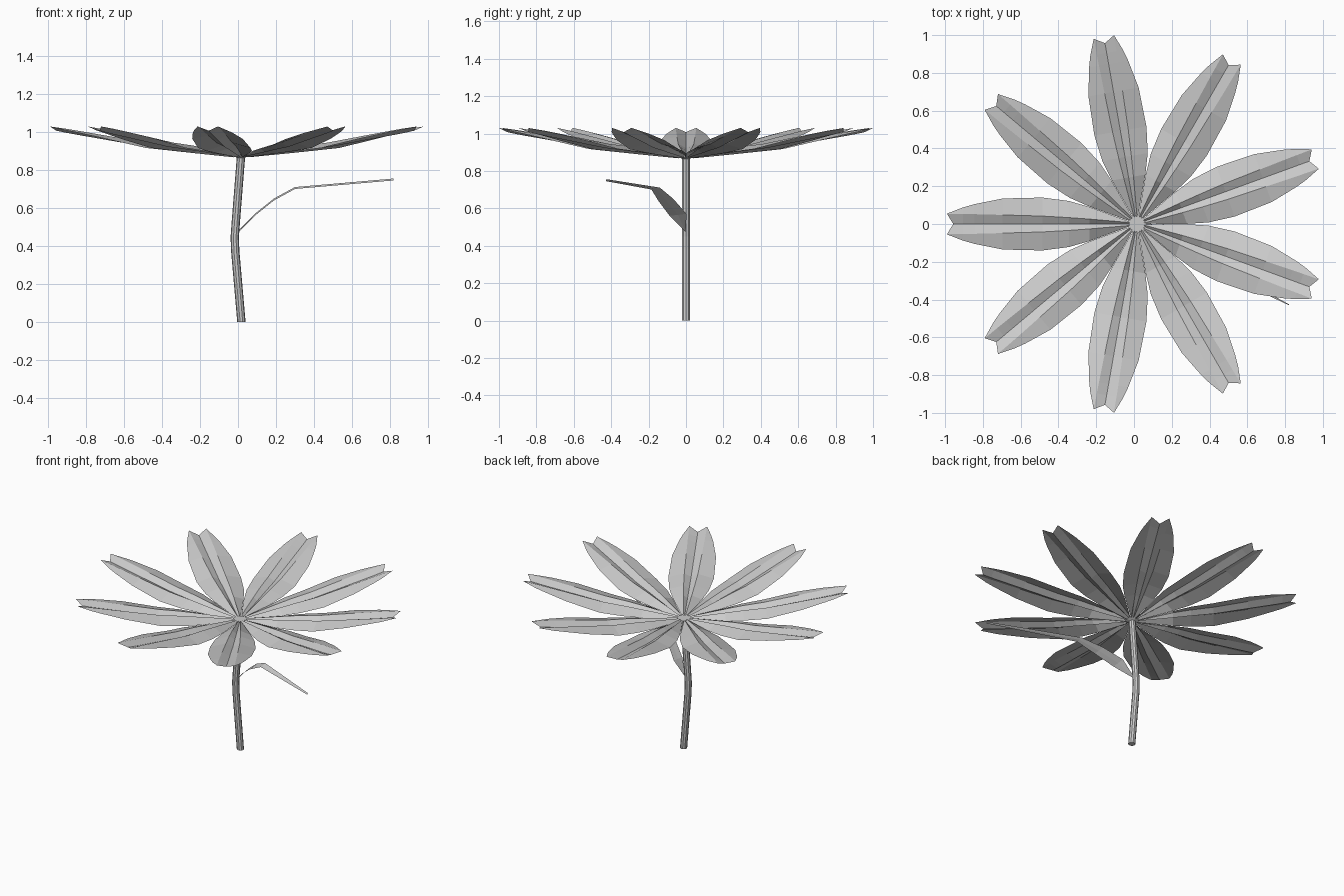
import bpy
import bmesh
from math import sin, cos, tau, radians
from mathutils import Matrix, Vector

cube = bpy.data.objects.get("Cube")
if cube:
    bpy.data.objects.remove(cube, do_unlink=True)

# One plain grey for every part
grey = bpy.data.materials.new("plain grey")
grey.use_nodes = True
colour = (0.6, 0.6, 0.6, 1)
grey.diffuse_color = colour
grey.node_tree.nodes["Principled BSDF"].inputs["Base Color"].default_value = colour

CENTRE_X = 0.015
STEM_TOP = 0.875


def loft(name, rows, closed=False, caps=False):
    """Join successive rows of points with flat faces."""
    bm = bmesh.new()
    grid = [[bm.verts.new(p) for p in row] for row in rows]
    count = len(grid[0])
    for a, b in zip(grid, grid[1:]):
        for i in range(count if closed else count - 1):
            j = (i + 1) % count
            bm.faces.new((a[i], a[j], b[j], b[i]))
    if caps:
        bm.faces.new(grid[0][::-1])
        bm.faces.new(grid[-1])
    bmesh.ops.remove_doubles(bm, verts=bm.verts, dist=0.0005)
    mesh = bpy.data.meshes.new(name)
    bm.to_mesh(mesh)
    bm.free()
    mesh.materials.append(grey)
    obj = bpy.data.objects.new(name, mesh)
    bpy.context.collection.objects.link(obj)
    return obj


# Petals: an M-shaped pleat, kinked upward halfway along, notched at the tip
# columns: radius, edge half width, edge z, ridge offset, ridge z, valley z
profile = [
    (0.04, 0.013, 0.868, 0.008, 0.885, 0.872),
    (0.25, 0.09, 0.89, 0.026, 0.915, 0.895),
    (0.36, 0.122, 0.902, 0.034, 0.93, 0.908),
    (0.50, 0.14, 0.917, 0.042, 0.945, 0.923),
    (0.71, 0.135, 0.965, 0.048, 0.982, 0.96),
    (0.86, 0.105, 0.998, 0.052, 1.008, 0.986),
    (0.92, 0.088, 1.01, 0.053, 1.018, 0.997),
    (1.005, 0.055, 1.03, 0.054, 1.03, 1.008),
]
petal_rows = []
for r, edge, edge_z, ridge, ridge_z, valley_z in profile:
    middle_r = min(r, 0.972)
    petal_rows.append([
        Vector((r, edge, edge_z)), Vector((r, ridge, ridge_z)),
        Vector((middle_r, 0, valley_z)),
        Vector((r, -ridge, ridge_z)), Vector((r, -edge, edge_z)),
    ])

for k in range(9):
    turn = (Matrix.Translation((CENTRE_X, 0, 0))
            @ Matrix.Rotation(radians(20 + 40 * k), 4, 'Z'))
    # Rows run inward so that the faces point up
    loft(f"petal_{k + 1}", [[turn @ p for p in row] for row in petal_rows[::-1]])


def ring(x, z, radius, sides):
    return [(x + radius * cos(tau * i / sides), radius * sin(tau * i / sides), z)
            for i in range(sides)]


# Flower centre: a small shallow cup closing the petal bases
loft("flower_centre",
     [ring(CENTRE_X, 0.864, 0.02, 9), ring(CENTRE_X, 0.878, 0.048, 9)],
     closed=True, caps=True)

# Stem: a gently bent tube
stem_path = [(0.018, 0), (-0.015, 0.38), (-0.017, 0.45), (-0.012, 0.52), (0.016, STEM_TOP)]
loft("stem", [ring(x, z, 0.022, 10) for x, z in stem_path], closed=True, caps=True)

# Leaf: a thin blade arching out from the stem to a long point
# columns: x, z, near y, far y
leaf_path = [
    (0.0, 0.475, 0.0, 0.0),
    (0.09, 0.565, -0.088, 0.002),
    (0.19, 0.645, -0.148, -0.068),
    (0.30, 0.705, -0.185, -0.14),
    (0.82, 0.75, -0.43, -0.425),
]
loft("leaf", [[(x, far, z + 0.006), (x, (near + far) / 2, z), (x, near, z - 0.004)]
              for x, z, near, far in leaf_path[::-1]])
